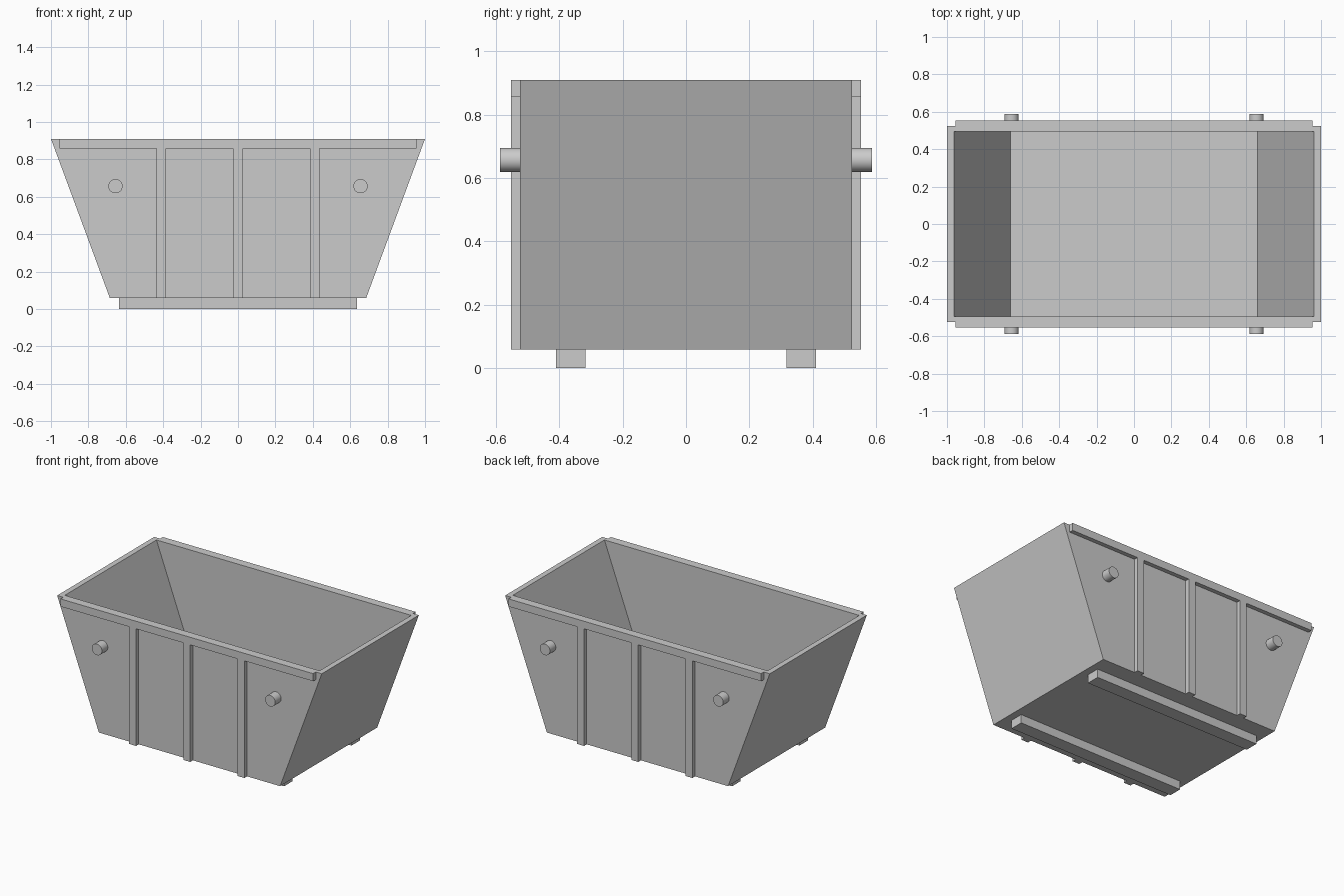
import bpy, bmesh, math

if "Cube" in bpy.data.objects:
    bpy.data.objects.remove(bpy.data.objects["Cube"])

WALL_Y = 0.524   # outer face of the side walls
RIM_Y = 0.553    # outer face of rim and ribs
BASE_Z, TOP_Z, RIM_Z = 0.058, 0.91, 0.858


def box(name, x0, x1, y0, y1, z0, z1):
    bpy.ops.mesh.primitive_cube_add(
        size=1, location=((x0 + x1) / 2, (y0 + y1) / 2, (z0 + z1) / 2))
    ob = bpy.context.object
    ob.name = name
    ob.scale = (x1 - x0, y1 - y0, z1 - z0)
    bpy.ops.object.transform_apply(location=False, rotation=False, scale=True)
    return ob


def side_box(name, x0, x1, ya, yb, z0, z1, side):
    return box(name, x0, x1, min(side * ya, side * yb), max(side * ya, side * yb), z0, z1)


# Tapered open tub: rings from outer bottom, over the rim, to inner floor
bm = bmesh.new()
rings = []
for hx, hy, z in [(0.685, WALL_Y, BASE_Z), (1.0, WALL_Y, TOP_Z),
                  (0.963, 0.495, TOP_Z), (0.661, 0.495, 0.093)]:
    rings.append([bm.verts.new((sx * hx, sy * hy, z))
                  for sx, sy in [(-1, -1), (1, -1), (1, 1), (-1, 1)]])
for a, b in zip(rings, rings[1:]):
    for i in range(4):
        j = (i + 1) % 4
        bm.faces.new((a[i], a[j], b[j], b[i]))
bm.faces.new(rings[0][::-1])
bm.faces.new(rings[-1])
bmesh.ops.recalc_face_normals(bm, faces=bm.faces)
mesh = bpy.data.meshes.new("tub")
bm.to_mesh(mesh)
bm.free()
bpy.context.collection.objects.link(bpy.data.objects.new("tub", mesh))

for side, label in [(-1, "front"), (1, "back")]:
    # Long rim strip
    side_box(f"{label}_rim", -0.955, 0.955, WALL_Y, RIM_Y, RIM_Z, TOP_Z, side)
    # Vertical stiffening ribs
    for i, x in enumerate((-0.41, 0, 0.41)):
        side_box(f"{label}_rib_{i + 1}", x - 0.026, x + 0.026,
                 WALL_Y, RIM_Y, BASE_Z, RIM_Z, side)
    # Ground skid
    side_box(f"{label}_skid", -0.635, 0.635, 0.318, 0.41, 0, BASE_Z, side)
    # Round lifting pins
    for x, end in [(-0.655, "left"), (0.655, "right")]:
        bpy.ops.mesh.primitive_cylinder_add(
            vertices=32, radius=0.038, depth=0.588 - WALL_Y + 0.01,
            location=(x, side * (WALL_Y - 0.01 + 0.588) / 2, 0.657),
            rotation=(math.pi / 2, 0, 0))
        bpy.context.object.name = f"{label}_{end}_lifting_pin"
        bpy.ops.object.shade_smooth_by_angle(angle=math.radians(30))
